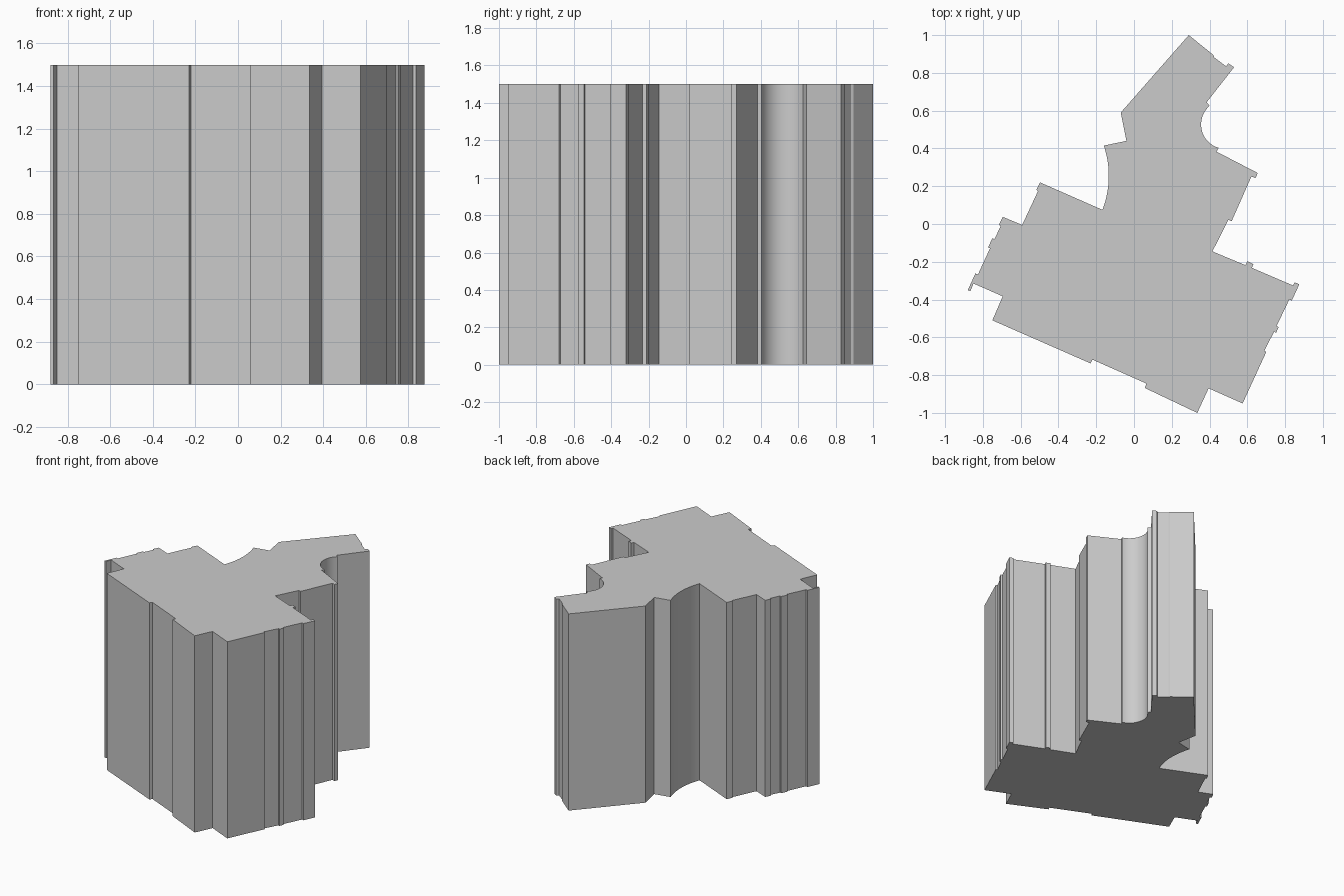
import bpy, bmesh, math
from mathutils import Vector

if "Cube" in bpy.data.objects:
    bpy.data.objects.remove(bpy.data.objects["Cube"])

HEIGHT = 1.5


def arc(a, m, b, steps=16):
    """Interior points of the circular arc from a through m to b."""
    a, m, b = Vector(a), Vector(m), Vector(b)
    d = 2 * (a.x * (m.y - b.y) + m.x * (b.y - a.y) + b.x * (a.y - m.y))
    sa, sm, sb = a.dot(a), m.dot(m), b.dot(b)
    c = Vector(((sa * (m.y - b.y) + sm * (b.y - a.y) + sb * (a.y - m.y)) / d,
                (sa * (b.x - m.x) + sm * (a.x - b.x) + sb * (m.x - a.x)) / d))
    r = (a - c).length
    ang = lambda p: math.atan2(p.y - c.y, p.x - c.x)
    t0 = ang(a)
    sweep = (ang(b) - t0) % math.tau
    if (ang(m) - t0) % math.tau > sweep:
        sweep -= math.tau
    return [(c.x + r * math.cos(t0 + sweep * i / steps),
             c.y + r * math.sin(t0 + sweep * i / steps)) for i in range(1, steps)]


# Footprint, clockwise from the tip of the rear wing
rear_tip = [(.29, 1), (.42, .895), (.425, .882), (.487, .835), (.5, .85),
            (.53, .83), (.385, .645), (.40, .625)]
right_side = [(.448, .403), (.437, .383), (.655, .27), (.643, .242), (.622, .252),
              (.517, .015), (.5, .022), (.415, -.145)]
right_wing = [(.59, -.218), (.60, -.197), (.632, -.212), (.624, -.232),
              (.843, -.326), (.85, -.308), (.875, -.32), (.835, -.406), (.822, -.4),
              (.755, -.54), (.766, -.546), (.752, -.576), (.742, -.57),
              (.69, -.67), (.70, -.678), (.575, -.95)]
front_side = [(.395, -.87), (.335, -1), (.057, -.868), (.066, -.845),
              (-.22, -.718), (-.23, -.738), (-.75, -.51)]
left_wing = [(-.695, -.383), (-.85, -.315), (-.866, -.356), (-.88, -.35),
             (-.84, -.262), (-.826, -.267), (-.762, -.128), (-.772, -.123),
             (-.75, -.075), (-.739, -.08), (-.705, -.01), (-.716, -.004),
             (-.695, .038), (-.592, -.005), (-.508, .175), (-.517, .18),
             (-.497, .22), (-.167, .075)]
left_neck = [(-.16, .415), (-.04, .44), (-.07, .59)]

outline = (rear_tip + arc(rear_tip[-1], (.355, .525), right_side[0])
           + right_side + right_wing + front_side + left_wing
           + arc(left_wing[-1], (-.134, .235), left_neck[0]) + left_neck)

# Building mass: extruded footprint
bm = bmesh.new()
base = bm.faces.new([bm.verts.new((x, y, 0)) for x, y in outline])
top = bmesh.ops.extrude_face_region(bm, geom=[base], use_keep_orig=True)
bmesh.ops.translate(bm, vec=(0, 0, HEIGHT),
                    verts=[g for g in top["geom"] if isinstance(g, bmesh.types.BMVert)])
bmesh.ops.recalc_face_normals(bm, faces=bm.faces)
mesh = bpy.data.meshes.new("building_block")
bm.to_mesh(mesh)
bm.free()
block = bpy.data.objects.new("building_block", mesh)
bpy.context.collection.objects.link(block)

# Smooth only the two curved bays
bpy.context.view_layer.objects.active = block
block.select_set(True)
bpy.ops.object.shade_smooth_by_angle(angle=math.radians(20))
